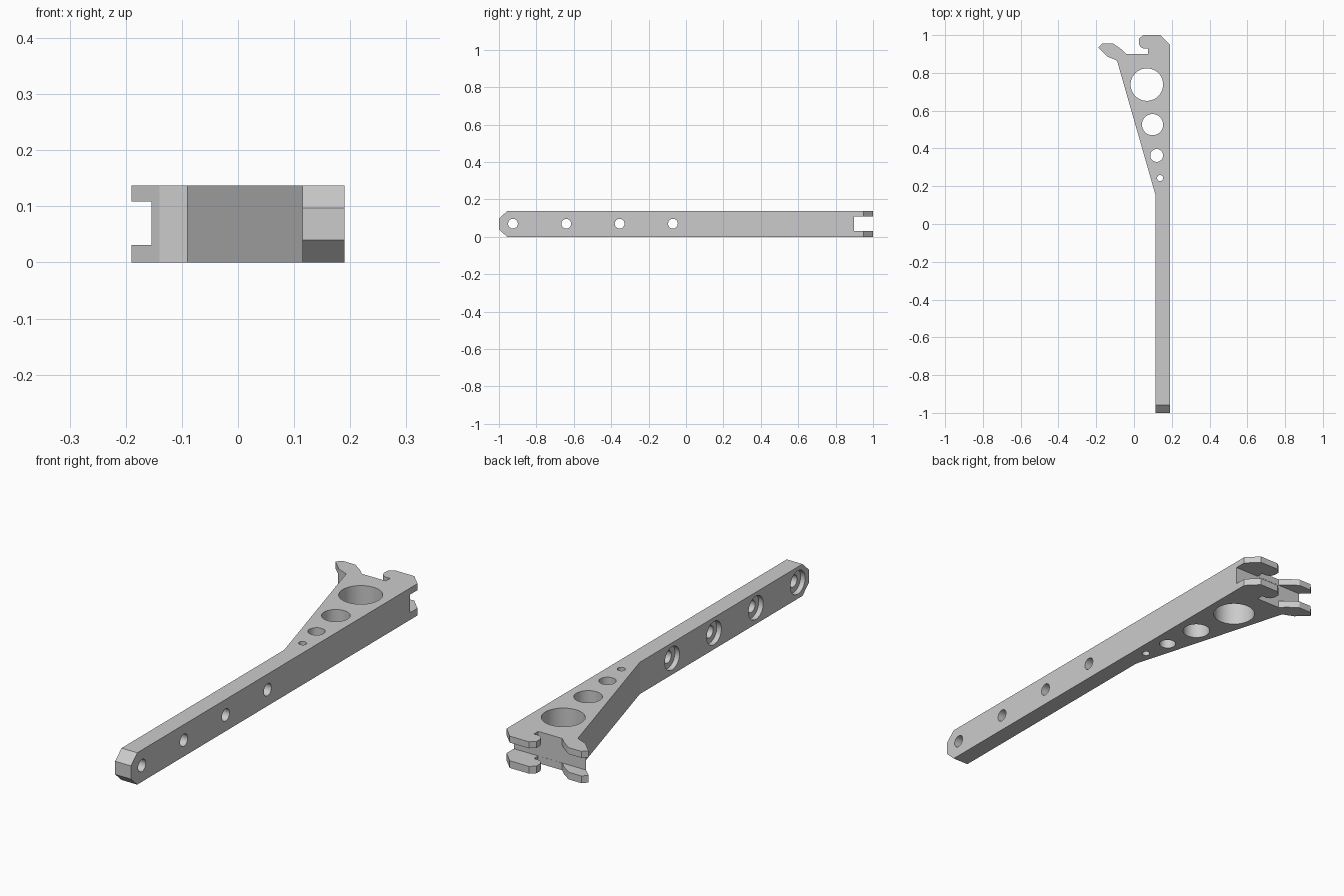
import bpy, bmesh, math
from mathutils import Matrix

if "Cube" in bpy.data.objects:
    bpy.data.objects.remove(bpy.data.objects["Cube"])

H = 0.137   # bracket thickness along z


def prism(name, pts, axis, lo, hi):
    """Extrude a closed outline: axis 'Z' reads (x, y), axis 'X' reads (y, z)."""
    def place(a, b, d):
        return (a, b, d) if axis == 'Z' else (d, a, b)
    bm = bmesh.new()
    face = bm.faces.new([bm.verts.new(place(a, b, lo)) for a, b in pts])
    ext = bmesh.ops.extrude_face_region(bm, geom=[face])
    verts = [g for g in ext['geom'] if isinstance(g, bmesh.types.BMVert)]
    bmesh.ops.translate(bm, verts=verts, vec=place(0, 0, hi - lo))
    bmesh.ops.recalc_face_normals(bm, faces=bm.faces)
    me = bpy.data.meshes.new(name)
    bm.to_mesh(me)
    bm.free()
    ob = bpy.data.objects.new(name, me)
    bpy.context.collection.objects.link(ob)
    return ob


def circle(cx, cy, r, n=48):
    return [(cx + r * math.cos(2 * math.pi * i / n),
             cy + r * math.sin(2 * math.pi * i / n)) for i in range(n)]


def cut(target, cutter, op='DIFFERENCE'):
    cutter.hide_render = True
    bpy.context.view_layer.objects.active = target
    mod = target.modifiers.new(cutter.name, 'BOOLEAN')
    mod.operation, mod.object, mod.solver = op, cutter, 'EXACT'
    bpy.ops.object.modifier_apply(modifier=mod.name)
    bpy.data.objects.remove(cutter)


# Bracket body with the two hooks at the back end
outline = [(0.115, -1), (0.19, -1), (0.19, 0.95), (0.14, 1), (0.048, 1),
           (0.026, 0.98), (0.026, 0.955), (0.034, 0.938), (0.05, 0.929),
           (0.074, 0.929), (0.074, 0.9), (-0.04, 0.9), (-0.069, 0.927),
           (-0.11, 0.955), (-0.17, 0.955), (-0.19, 0.934), (-0.14, 0.886),
           (-0.09, 0.865), (0.115, 0.15)]
body = prism("shelf_bracket", outline, 'Z', 0, H)

# Chamfered front tip
tip = [(-1, 0.04), (-0.957, 0), (-0.957, -0.1), (-1.1, -0.1), (-1.1, 0.04)]
cut(body, prism("tip_low", tip, 'X', 0, 0.3))
cut(body, prism("tip_high", [(y, H - z) for y, z in tip], 'X', 0, 0.3))

# Slot that splits the hooks into upper and lower pairs
cut(body, prism("slot", [(0.8995, 0.031), (1.1, 0.031), (1.1, 0.109), (0.8995, 0.109)],
                'X', -0.3, 0.3))

# Lightening holes through the tapered web
for x, y, r in [(0.068, 0.738, 0.086), (0.098, 0.526, 0.056),
                (0.12, 0.363, 0.034), (0.138, 0.243, 0.016)]:
    cut(body, prism("web_hole", circle(x, y, r), 'Z', -0.1, 0.3))

# Counterbored screw holes along the arm
for i in range(4):
    y = -0.925 + 0.285 * i
    cut(body, prism("screw_hole", circle(y, 0.07, 0.026), 'X', 0.05, 0.3))
    cut(body, prism("counterbore", circle(y, 0.07, 0.05), 'X', 0.05, 0.137))

# Smooth hole walls, sharp edges elsewhere
bpy.ops.object.select_all(action='DESELECT')
body.select_set(True)
bpy.context.view_layer.objects.active = body
bpy.ops.object.shade_smooth_by_angle(angle=math.radians(15))
